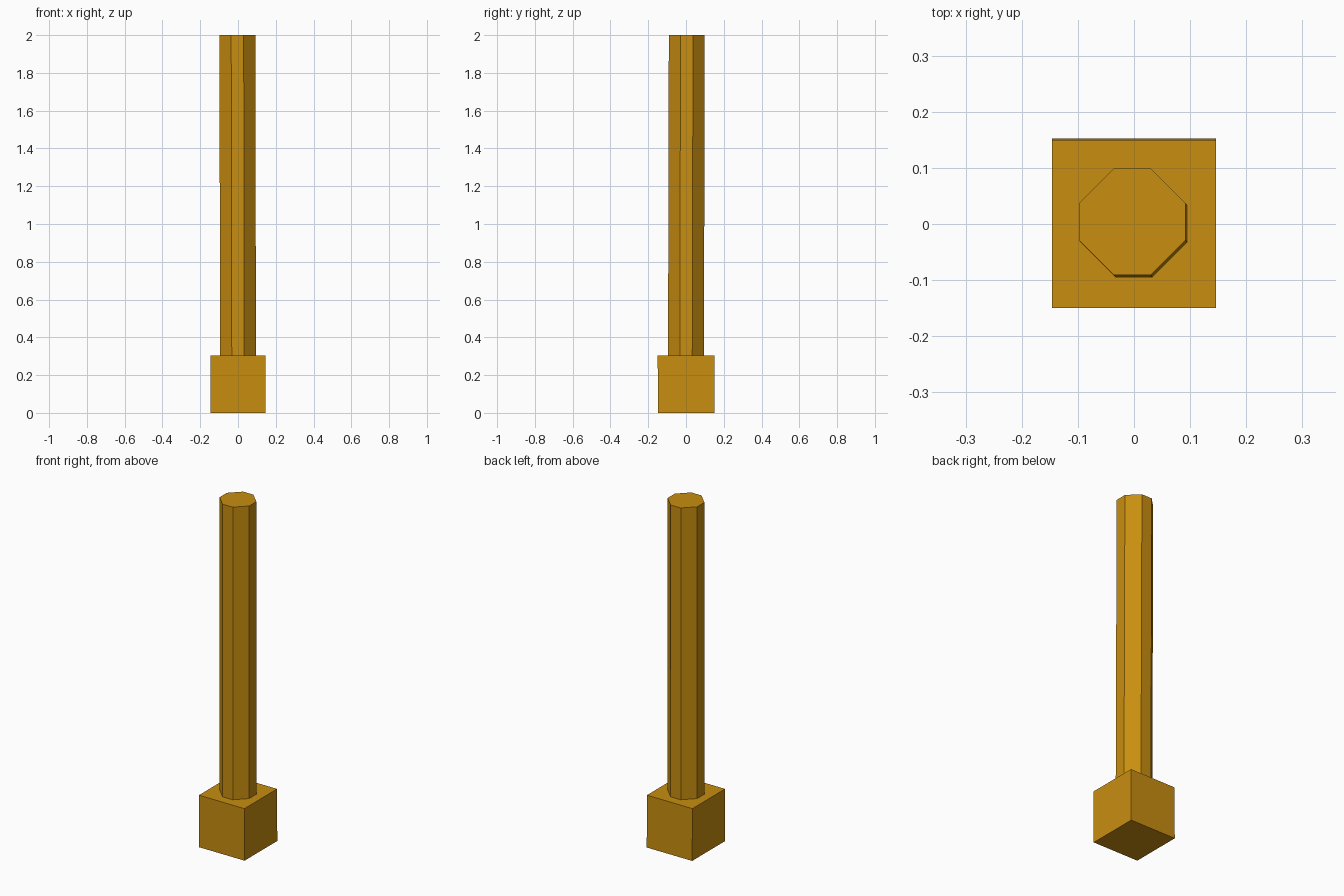
import bpy
import bmesh
from mathutils import Vector

if "Cube" in bpy.data.objects:
    bpy.data.objects.remove(bpy.data.objects["Cube"])

wood = bpy.data.materials.new("ochre")
wood.diffuse_color = (0.58, 0.27, 0.005, 1.0)
wood.use_nodes = True
wood.node_tree.nodes["Principled BSDF"].inputs["Base Color"].default_value = wood.diffuse_color


def prism(name, profile, z0, z1, shift0, shift1):
    """Extrude a flat outline from z0 to z1, with a slight lean."""
    bm = bmesh.new()
    verts = [bm.verts.new((x + shift0[0], y + shift0[1], z0)) for x, y in profile]
    face = bm.faces.new(verts)
    top = bmesh.ops.extrude_face_region(bm, geom=[face], use_keep_orig=True)
    top_verts = [g for g in top["geom"] if isinstance(g, bmesh.types.BMVert)]
    lean = Vector((shift1[0] - shift0[0], shift1[1] - shift0[1], z1 - z0))
    bmesh.ops.translate(bm, verts=top_verts, vec=lean)
    bmesh.ops.recalc_face_normals(bm, faces=bm.faces[:])
    mesh = bpy.data.meshes.new(name)
    bm.to_mesh(mesh)
    bm.free()
    mesh.materials.append(wood)
    obj = bpy.data.objects.new(name, mesh)
    bpy.context.collection.objects.link(obj)
    return obj


# Square foot block
hx, hy = 0.146, 0.15
square = [(-hx, -hy), (hx, -hy), (hx, hy), (-hx, hy)]
prism("base_block", square, 0.0, 0.303, (0, 0.002), (0, 0.0))

# Eight-sided post, leaning very slightly
a, b = 0.095, 0.033
octagon = [(b, -a), (a, -b), (a, b), (b, a), (-b, a), (-a, b), (-a, -b), (-b, -a)]
prism("post", octagon, 0.30, 2.0, (0, 0), (-0.003, 0.004))
